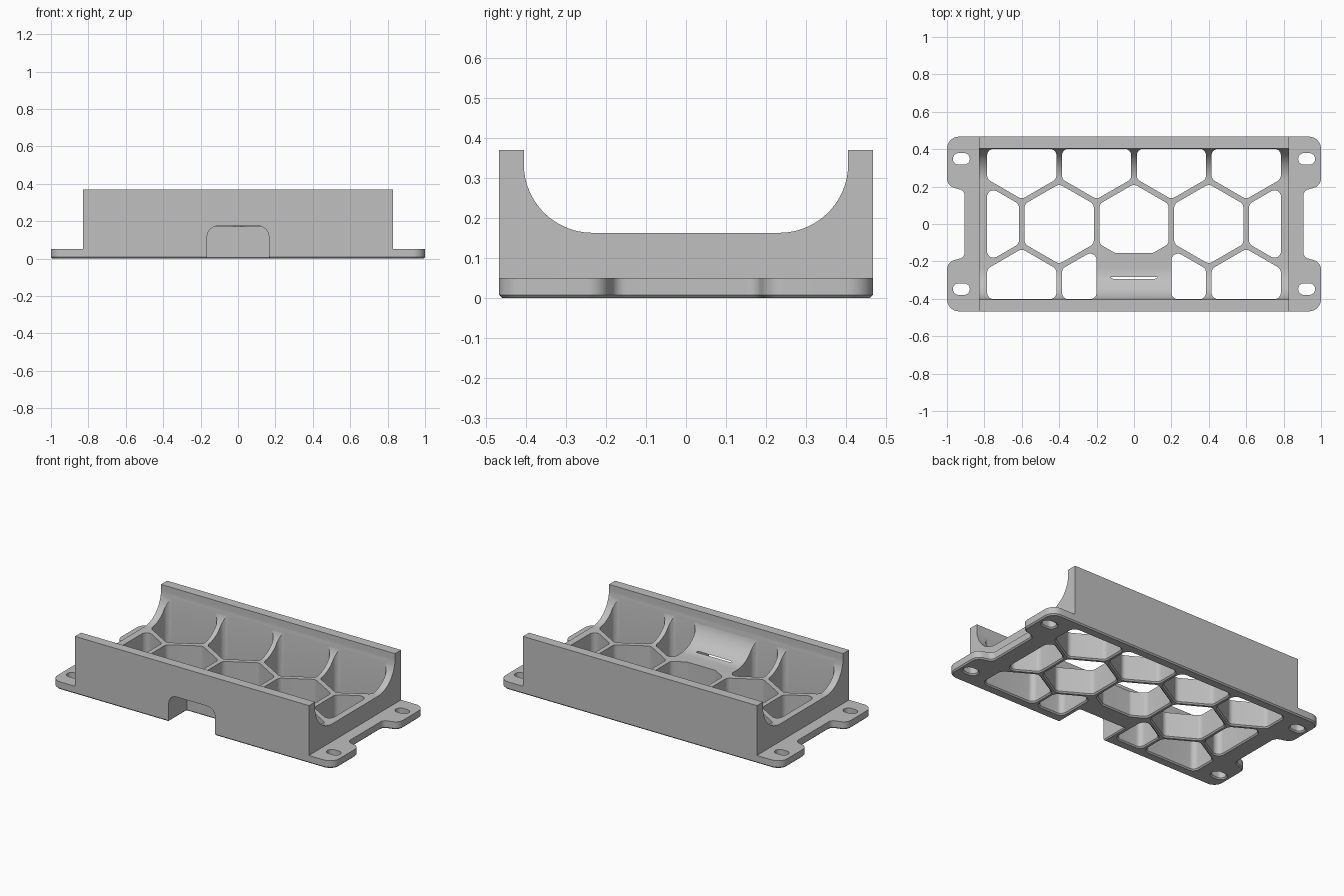
import bpy, bmesh, math
from mathutils import Vector, Matrix

if "Cube" in bpy.data.objects:
    bpy.data.objects.remove(bpy.data.objects["Cube"])

grey = bpy.data.materials.new("plain grey")
grey.use_nodes = True
colour = (0.53, 0.53, 0.53, 1)
grey.diffuse_color = colour
grey.node_tree.nodes["Principled BSDF"].inputs["Base Color"].default_value = colour

HALF_X, HALF_Y = 0.83, 0.467     # tray body
PLATE_TOP, CHAMFER = 0.05, 0.008
PITCH, HEX_IN = 0.4, 0.185       # honeycomb spacing and cell inradius


def rounded(points, radii, grow=0.0, steps=8):
    """Counter-clockwise polygon with rounded corners, offset outward by grow."""
    out = []
    n = len(points)
    for i in range(n):
        p = Vector(points[i])
        a = (p - Vector(points[i - 1])).normalized()
        b = (Vector(points[(i + 1) % n]) - p).normalized()
        na, nb = Vector((a.y, -a.x)), Vector((b.y, -b.x))
        turn = math.atan2(a.x * b.y - a.y * b.x, a.dot(b))
        side = 1 if turn > 0 else -1
        p = p + (na + nb) * grow / (1 + na.dot(nb))
        r = radii[i] + side * grow
        centre = p - a * r * math.tan(abs(turn) / 2) - na * r * side
        for k in range(steps + 1):
            out.append(centre + Matrix.Rotation(turn * k / steps, 2) @ na * r * side)
    return out


def clip(points, axis, limit, side):
    """Keep the part of a polygon where side * coordinate <= side * limit."""
    out = []
    for i, q in enumerate(points):
        p = points[i - 1]
        dp, dq = side * (p[axis] - limit), side * (q[axis] - limit)
        if dp * dq < 0 and min(abs(dp), abs(dq)) > 1e-4:
            out.append(p.lerp(q, dp / (dp - dq)))
        if dq <= 1e-4:
            out.append(q)
    return out


def loft(name, rings):
    """Closed solid through rings of equal point count."""
    bm = bmesh.new()
    loops = [[bm.verts.new(p) for p in ring] for ring in rings]
    n = len(loops[0])
    for low, high in zip(loops, loops[1:]):
        for i in range(n):
            j = (i + 1) % n
            bm.faces.new((low[i], low[j], high[j], high[i]))
    bm.faces.new(loops[0][::-1])
    bm.faces.new(loops[-1])
    bmesh.ops.recalc_face_normals(bm, faces=bm.faces)
    mesh = bpy.data.meshes.new(name)
    bm.to_mesh(mesh)
    bm.free()
    mesh.materials.append(grey)
    obj = bpy.data.objects.new(name, mesh)
    bpy.context.collection.objects.link(obj)
    return obj


def stack(name, points, radii, levels):
    """Upright solid from (height, outward offset) levels."""
    return loft(name, [[(p.x, p.y, z) for p in rounded(points, radii, g)] for z, g in levels])


def combine(target, other, operation):
    mod = target.modifiers.new(operation.lower(), "BOOLEAN")
    mod.operation, mod.object, mod.solver = operation, other, "EXACT"
    bpy.ops.object.select_all(action="DESELECT")
    bpy.context.view_layer.objects.active = target
    target.select_set(True)
    bpy.ops.object.modifier_apply(modifier=mod.name)
    bpy.data.objects.remove(other)


# Cradle body: scooped cross-section run along x
scoop_y, scoop_z, scoop_r = 0.233, 0.335, 0.172
right = [(HALF_Y, 0.02), (HALF_Y, 0.37), (scoop_y + scoop_r, 0.37)]
for k in range(25):
    t = math.pi / 2 * k / 24
    right.append((scoop_y + scoop_r * math.cos(t), scoop_z - scoop_r * math.sin(t)))
section = right + [(-y, z) for y, z in reversed(right)]
tray = loft("cradle_tray", [[(x, y, z) for y, z in section] for x in (-HALF_X, HALF_X)])

# Base plate with four rounded mounting ears
corner = [(0.905, 0.178), (1, 0.203), (1, HALF_Y)]
corner_r = [0.035, 0.055, 0.065]
points = (corner + [(-x, y) for x, y in reversed(corner)]
          + [(-x, -y) for x, y in corner] + [(x, -y) for x, y in reversed(corner)])
radii = (corner_r + corner_r[::-1]) * 2
plate = stack("base_plate", points, radii,
              [(0, -CHAMFER), (CHAMFER, 0), (PLATE_TOP, 0)])
combine(tray, plate, "UNION")


def cut_hole(points, radius, top):
    """Upright opening with a chamfered lower rim."""
    cutter = stack("hole_cutter", points, [radius] * len(points),
                   [(-0.01, CHAMFER + 0.01), (CHAMFER, 0), (top, 0)])
    combine(tray, cutter, "DIFFERENCE")


# Honeycomb openings, cropped by the tray walls and the solid front panel
size = HEX_IN / math.cos(math.pi / 6)
for row in (-1, 0, 1):
    columns = (-2, -1, 0, 1, 2) if row == 0 else (-1.5, -0.5, 0.5, 1.5)
    for col in columns:
        centre = Vector((col * PITCH, row * PITCH * math.sqrt(3) / 2))
        cell = [centre + Vector((math.sin(-t), math.cos(t))) * size
                for t in (k * math.pi / 3 for k in range(6))]
        for side in (-1, 1):
            cell = clip(cell, 0, side * 0.786, side)
            cell = clip(cell, 1, side * 0.402, side)
        if row == 0 and col == 0:
            cell = clip(cell, 1, -0.155, -1)
        if row == -1 and abs(col) < 1:
            side = -1 if col > 0 else 1
            cell = clip(cell, 0, -side * 0.2, side)
        cut_hole(cell, 0.035, 0.6)

# Slotted screw holes in the ears
for sx in (-1, 1):
    for sy in (-1, 1):
        x, y = sx * 0.923, sy * 0.348
        slot = [(x + dx * 0.045, y + dy * 0.031)
                for dx, dy in ((-1, -1), (1, -1), (1, 1), (-1, 1))]
        cut_hole(slot, 0.0305, 0.1)

# Front cable notch, deep enough to break through the scoop as a thin slit
arch = rounded([(-0.165, -0.05), (0.165, -0.05), (0.165, 0.174), (-0.165, 0.174)],
               [0.001, 0.001, 0.056, 0.056])
notch = loft("notch_cutter", [[(p.x, y, p.y) for p in arch] for y in (-0.6, -0.283)])
combine(tray, notch, "DIFFERENCE")

# Chamfer around the notch's lower rim
cut_hole([(-0.164, -0.6), (0.164, -0.6), (0.164, -0.284), (-0.164, -0.284)], 0.001, 0.04)

# Smooth the curved walls and keep crisp edges
bpy.ops.object.select_all(action="DESELECT")
bpy.context.view_layer.objects.active = tray
tray.select_set(True)
bpy.ops.object.shade_smooth_by_angle(angle=math.radians(30))
